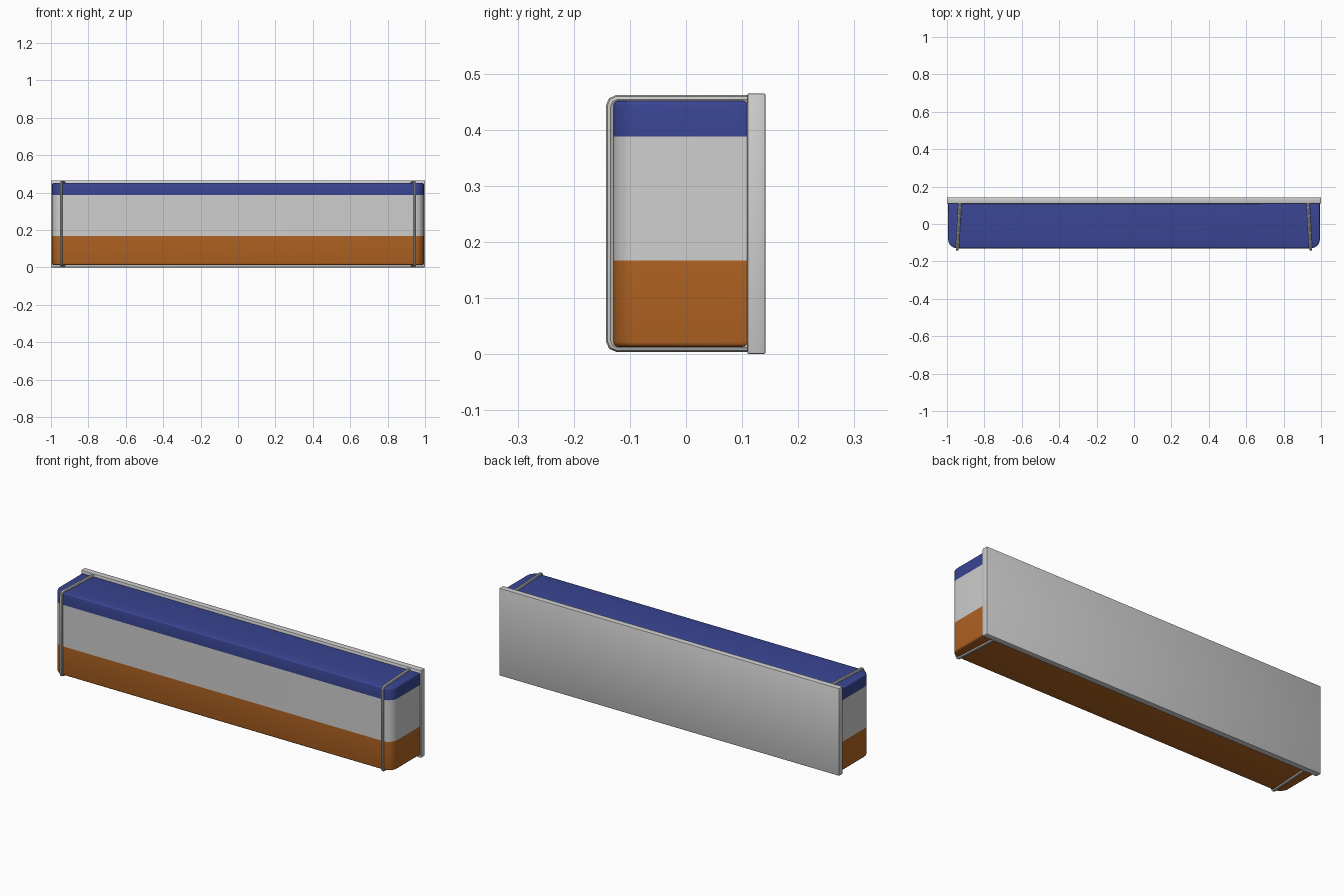
import bpy, bmesh
from mathutils import Vector

cube = bpy.data.objects.get("Cube")
if cube:
    bpy.data.objects.remove(cube, do_unlink=True)


def material(name, rgb):
    m = bpy.data.materials.new(name)
    m.use_nodes = True
    m.diffuse_color = (*rgb, 1)
    m.node_tree.nodes["Principled BSDF"].inputs["Base Color"].default_value = (*rgb, 1)
    return m


ORANGE = material("orange", (0.44, 0.125, 0.016))
GREY = material("light grey", (0.62, 0.62, 0.62))
BLUE = material("blue", (0.041, 0.06, 0.29))
METAL = material("strap grey", (0.58, 0.58, 0.57))


def box(bm, lo, hi):
    lo, hi = Vector(lo), Vector(hi)
    bmesh.ops.create_cube(bm, size=1)
    for v in bm.verts:
        v.co = Vector([(lo[i] + hi[i]) / 2 + v.co[i] * (hi[i] - lo[i]) for i in range(3)])


def round_edges(bm, edges, radius, segments):
    bmesh.ops.bevel(bm, geom=edges, offset=radius, segments=segments,
                    profile=0.5, affect='EDGES', clamp_overlap=True)


def finish(name, bm, mats):
    mesh = bpy.data.meshes.new(name)
    bm.to_mesh(mesh)
    bm.free()
    ob = bpy.data.objects.new(name, mesh)
    bpy.context.collection.objects.link(ob)
    for m in mats:
        mesh.materials.append(m)
    bpy.ops.object.select_all(action='DESELECT')
    ob.select_set(True)
    bpy.context.view_layer.objects.active = ob
    bpy.ops.object.shade_smooth_by_angle(angle=0.6)
    return ob


# Case: rounded front corners, softened rims, three colour bands
bm = bmesh.new()
bottom, top = 0.013, 0.452
box(bm, (-0.994, -0.13, bottom), (0.994, 0.11, top))
front_corners = [e for e in bm.edges
                 if all(v.co.y < 0 for v in e.verts)
                 and abs(e.verts[0].co.z - e.verts[1].co.z) > 0.1]
round_edges(bm, front_corners, 0.05, 8)
rims = [e for e in bm.edges
        if abs(e.verts[0].co.z - e.verts[1].co.z) < 0.001]
round_edges(bm, rims, 0.009, 3)
LOW, HIGH = 0.167, 0.388
for z in (LOW, HIGH):
    bmesh.ops.bisect_plane(bm, geom=bm.verts[:] + bm.edges[:] + bm.faces[:],
                           plane_co=(0, 0, z), plane_no=(0, 0, 1))
for f in bm.faces:
    z = f.calc_center_median().z
    f.material_index = 0 if z < LOW else (1 if z < HIGH else 2)
finish("banded_case", bm, [ORANGE, GREY, BLUE])

# Back plate
bm = bmesh.new()
box(bm, (-1, 0.109, 0.0), (1, 0.142, 0.465))
round_edges(bm, bm.edges[:], 0.004, 2)
finish("back_plate", bm, [GREY])


# Wire straps wrapping over the case at each end
def strap(name, side):
    curve = bpy.data.curves.new(name, 'CURVE')
    curve.dimensions = '3D'
    curve.bevel_depth = 0.008
    curve.bevel_resolution = 2
    curve.use_fill_caps = True
    r = 0.012
    half = [(0.93, 0.115, 0), (0.944, -0.135 + r, 0),
            (0.945, -0.135 + r * 0.3, r * 0.3), (0.945, -0.135, r)]
    zb, zt = 0.012, 0.454
    path = [(x, y, zb + d) for x, y, d in half]
    path += [(x, y, zt - d) for x, y, d in reversed(half)]
    spline = curve.splines.new('POLY')
    spline.points.add(len(path) - 1)
    for p, (x, y, z) in zip(spline.points, path):
        p.co = (side * x, y, z, 1)
    curve.materials.append(METAL)
    ob = bpy.data.objects.new(name, curve)
    bpy.context.collection.objects.link(ob)
    # Straps become plain meshes
    bpy.ops.object.select_all(action='DESELECT')
    ob.select_set(True)
    bpy.context.view_layer.objects.active = ob
    bpy.ops.object.convert(target='MESH')
    bpy.ops.object.shade_smooth_by_angle(angle=0.6)


strap("left_strap", 1)
strap("right_strap", -1)
